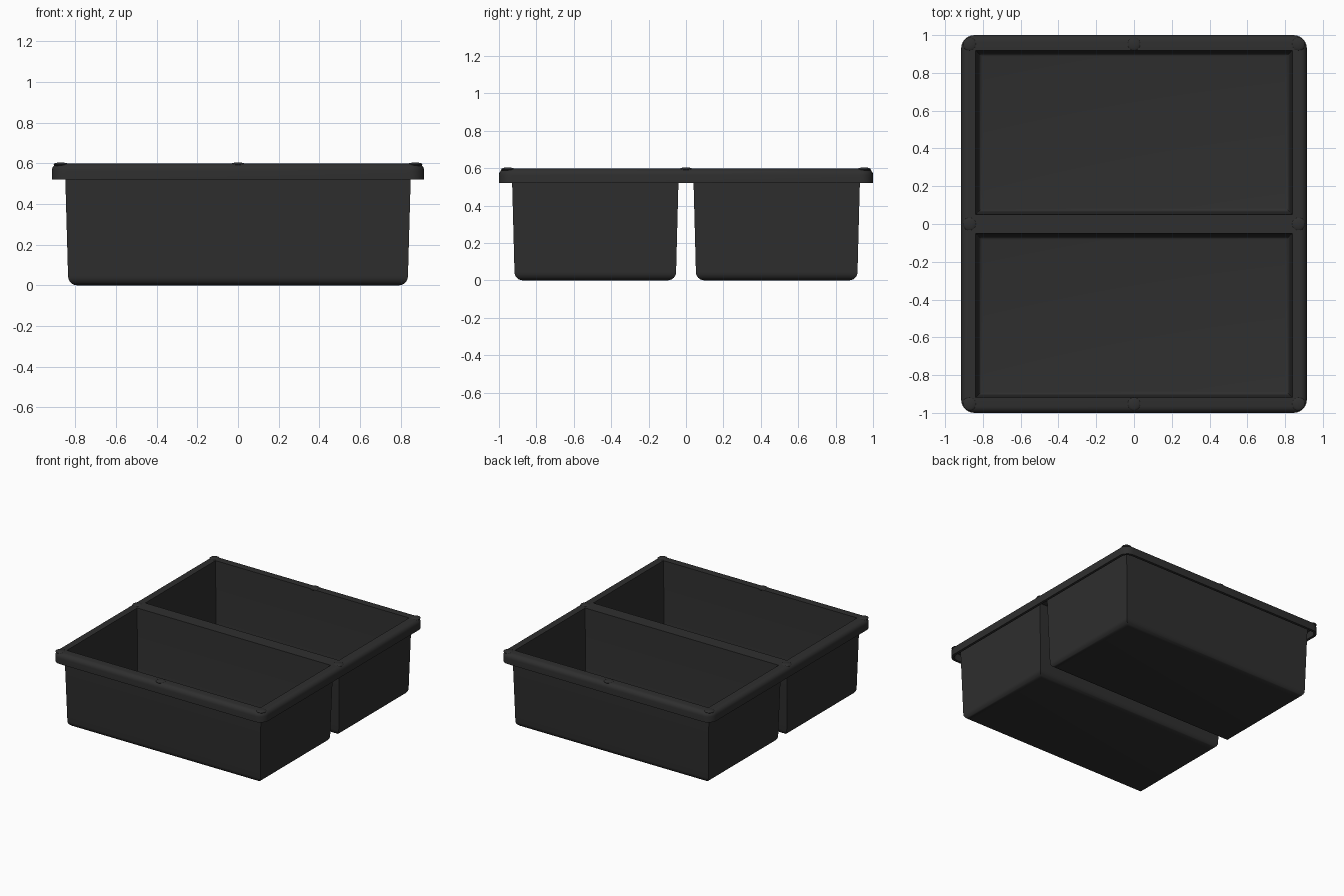
import bpy, bmesh, math

if "Cube" in bpy.data.objects:
    bpy.data.objects.remove(bpy.data.objects["Cube"])

black = bpy.data.materials.new("black plastic")
black.diffuse_color = (0.028, 0.028, 0.028, 1)
black.use_nodes = True
black.node_tree.nodes["Principled BSDF"].inputs["Base Color"].default_value = black.diffuse_color


def ring(bm, cy, hx, hy, z, r=0.0, n=6):
    """Horizontal rectangle of vertices, with rounded corners when r > 0."""
    verts = []
    for k, (sx, sy) in enumerate(((1, 1), (-1, 1), (-1, -1), (1, -1))):
        for i in range(n + 1 if r else 1):
            a = math.pi / 2 * (k + i / n)
            verts.append(bm.verts.new((sx * (hx - r) + r * math.cos(a),
                                       cy + sy * (hy - r) + r * math.sin(a), z)))
    return verts


def loft(bm, rings):
    for a, b in zip(rings, rings[1:]):
        for i in range(len(a)):
            j = (i + 1) % len(a)
            bm.faces.new((a[i], a[j], b[j], b[i]))


def fill(bm, loops, up):
    """Flat face between an outer loop and the hole loops inside it."""
    edges = []
    for l in loops:
        for i in range(len(l)):
            pair = (l[i], l[(i + 1) % len(l)])
            edges.append(bm.edges.get(pair) or bm.edges.new(pair))
    res = bmesh.ops.triangle_fill(bm, edges=edges, use_beauty=True)
    for f in res["geom"]:
        if isinstance(f, bmesh.types.BMFace):
            f.normal_update()
            if f.normal.z * up < 0:
                f.normal_flip()


def finish(bm, name, recalc=False):
    if recalc:
        bmesh.ops.recalc_face_normals(bm, faces=bm.faces[:])
    me = bpy.data.meshes.new(name)
    bm.to_mesh(me)
    bm.free()
    me.materials.append(black)
    ob = bpy.data.objects.new(name, me)
    bpy.context.collection.objects.link(ob)
    bpy.ops.object.select_all(action='DESELECT')
    ob.select_set(True)
    bpy.context.view_layer.objects.active = ob
    bpy.ops.object.shade_smooth_by_angle(angle=math.radians(35))
    return ob


CY = 0.485                       # tray centre offset from the middle
TOP, UNDER, LIP = 0.598, 0.575, 0.52

# Rim: hollow lip with a rounded top edge and two openings
bm = bmesh.new()
R = 0.035
rings = [ring(bm, 0, 0.895, 0.98, UNDER, 0.05),
         ring(bm, 0, 0.895, 0.98, LIP, 0.05),
         ring(bm, 0, 0.915, 1.0, LIP, 0.07)]
for i in range(7):
    a = math.pi / 2 * i / 6
    d = R * (1 - math.cos(a))
    rings.append(ring(bm, 0, 0.915 - d, 1.0 - d, TOP - R + R * math.sin(a), 0.07 - d))
loft(bm, rings)
fill(bm, [rings[-1]] + [ring(bm, s * CY, 0.838, 0.434, TOP) for s in (-1, 1)], 1)
fill(bm, [rings[0]] + [ring(bm, s * CY, 0.850, 0.446, UNDER) for s in (-1, 1)], -1)
finish(bm, "rim", True)

# Trays: tapered thin-walled boxes with rounded floor edges
for side, name in ((-1, "front_tray"), (1, "back_tray")):
    bm = bmesh.new()
    cy = side * CY
    shell = [ring(bm, cy, 0.850, 0.446, UNDER)]
    r = 0.045
    for i in range(7):           # outer wall and lower rounding
        a = math.pi / 2 * i / 6
        d = r * (1 - math.cos(a))
        shell.append(ring(bm, cy, 0.835 - d, 0.432 - d, r - r * math.sin(a)))
    loft(bm, shell)
    bm.faces.new(shell[-1])
    inner = [ring(bm, cy, 0.838, 0.434, TOP)]
    r = 0.02
    for i in range(5):           # inner wall and floor rounding
        a = math.pi / 2 * i / 4
        d = r * (1 - math.cos(a))
        inner.append(ring(bm, cy, 0.823 - d, 0.420 - d, 0.012 + r - r * math.sin(a)))
    loft(bm, inner)
    bm.faces.new(inner[-1])
    # outer skin faces outward, inner skin faces the cavity
    out = {v for l in shell for v in l}
    for f in bm.faces:
        f.normal_update()
        c, n = f.calc_center_median(), f.normal
        away = n.x * c.x + n.y * (c.y - cy) + n.z * (c.z - 0.3)
        if (away > 0) != (f.verts[0] in out):
            f.normal_flip()
    finish(bm, name)

# Stacking bumps: low domes at corners and side middles
for x in (-1, 0, 1):
    for y in (-1, 0, 1):
        if x == 0 and y == 0:
            continue
        bm = bmesh.new()
        bmesh.ops.create_uvsphere(bm, u_segments=20, v_segments=10, radius=1)
        for v in bm.verts:
            v.co = (x * 0.87 + v.co.x * 0.036, y * 0.952 + v.co.y * 0.036,
                    TOP - 0.004 + v.co.z * 0.010)
        finish(bm, f"stacking_bump_{x + 1}{y + 1}")
